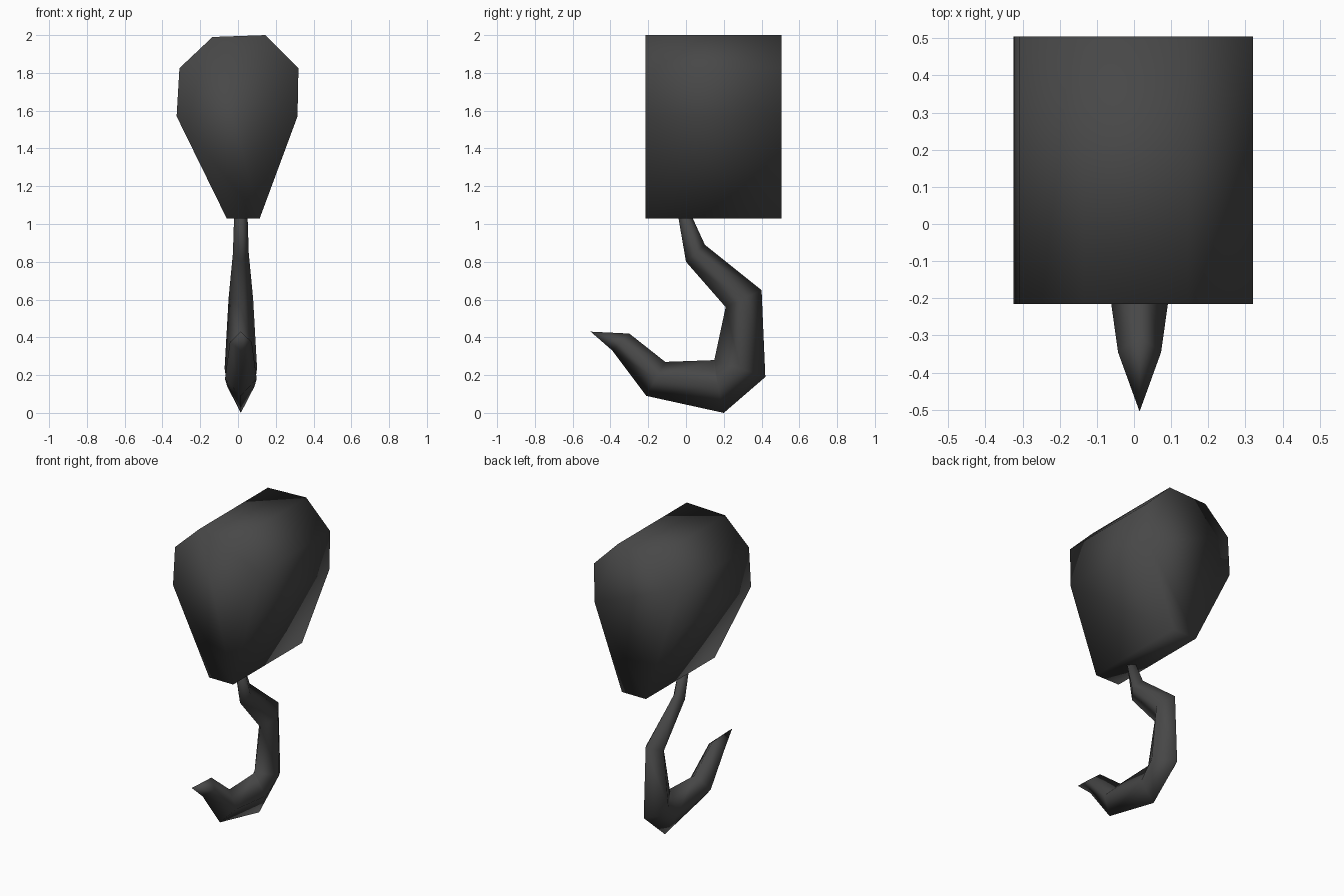
import bpy
import bmesh

cube = bpy.data.objects.get("Cube")
if cube:
    bpy.data.objects.remove(cube, do_unlink=True)

# One dark grey for the whole model
grey = bpy.data.materials.new("dark grey")
grey.use_nodes = True
colour = (0.064, 0.064, 0.064, 1)
grey.diffuse_color = colour
grey.node_tree.nodes["Principled BSDF"].inputs["Base Color"].default_value = colour


def loft(name, sections, tip=None):
    """Skin matching closed sections, ending in a cap or a single tip point."""
    bm = bmesh.new()
    rings = [[bm.verts.new(p) for p in s] for s in sections]
    n = len(rings[0])
    for a, b in zip(rings, rings[1:]):
        for i in range(n):
            j = (i + 1) % n
            bm.faces.new((a[i], a[j], b[j], b[i]))
    bm.faces.new(rings[0][::-1])
    last = rings[-1]
    if tip:
        point = bm.verts.new(tip)
        for i in range(n):
            bm.faces.new((last[i], last[(i + 1) % n], point))
    else:
        bm.faces.new(last)
    bmesh.ops.recalc_face_normals(bm, faces=bm.faces)
    for f in bm.faces:
        f.smooth = True
    mesh = bpy.data.meshes.new(name)
    bm.to_mesh(mesh)
    bm.free()
    mesh.materials.append(grey)
    obj = bpy.data.objects.new(name, mesh)
    bpy.context.collection.objects.link(obj)
    return obj


# Pulley block: eight-sided profile (x, z) extruded front to back
profile = [(-0.135, 1.99), (0.145, 2.0), (0.32, 1.825), (0.315, 1.57),
           (0.115, 1.03), (-0.06, 1.03), (-0.325, 1.57), (-0.31, 1.825)]
loft("pulley_block", [[(x, y, z) for x, z in profile] for y in (-0.215, 0.505)])

# Hook: diamond sections given as inner (y, z), outer (y, z), half width
hook_path = [((-0.05, 1.09), (0.008, 1.09), 0.034),
             ((0.0, 0.80), (0.10, 0.89), 0.042),
             ((0.21, 0.56), (0.40, 0.65), 0.065),
             ((0.15, 0.28), (0.42, 0.19), 0.086),
             ((0.14, 0.279), (0.20, 0.0), 0.072),
             ((-0.11, 0.27), (-0.21, 0.09), 0.084),
             ((-0.30, 0.42), (-0.39, 0.33), 0.058)]
middle = 0.015
sections = []
for (iy, iz), (oy, oz), w in hook_path:
    cy, cz = (iy + oy) / 2, (iz + oz) / 2
    sections.append([(middle, iy, iz), (middle + w, cy, cz),
                     (middle, oy, oz), (middle - w, cy, cz)])
loft("hook", sections, tip=(middle, -0.505, 0.43))
